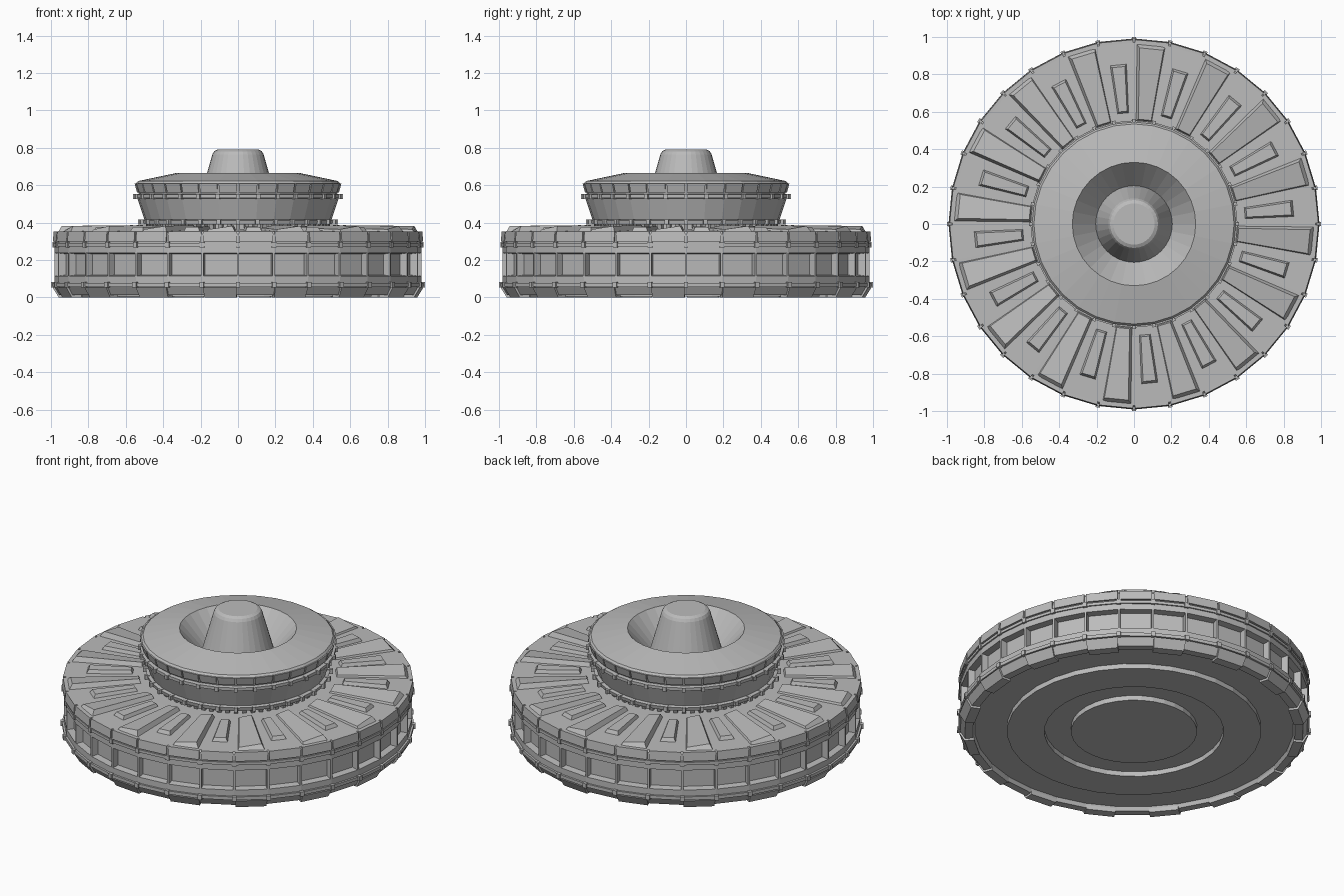
import bpy, bmesh, math

SIDES = 32
STEP = 2 * math.pi / SIDES

cube = bpy.data.objects.get("Cube")
if cube:
    bpy.data.objects.remove(cube, do_unlink=True)

grey = bpy.data.materials.new("hull_grey")
grey.use_nodes = True
colour = (0.5, 0.5, 0.5, 1)
grey.diffuse_color = colour
grey.node_tree.nodes["Principled BSDF"].inputs["Base Color"].default_value = colour


def finish(name, bm):
    bmesh.ops.recalc_face_normals(bm, faces=bm.faces)
    mesh = bpy.data.meshes.new(name)
    bm.to_mesh(mesh)
    bm.free()
    mesh.materials.append(grey)
    obj = bpy.data.objects.new(name, mesh)
    bpy.context.collection.objects.link(obj)
    return obj


def lathe(name, profile, closed=False, sides=SIDES):
    """Revolve (radius, height) points; closed joins the last point to the first."""
    bm = bmesh.new()
    rings = []
    for r, z in profile:
        if r == 0:
            rings.append([bm.verts.new((0, 0, z))] * sides)
        else:
            rings.append([bm.verts.new((r * math.cos(a), r * math.sin(a), z))
                          for a in (2 * math.pi * i / sides for i in range(sides))])
    pairs = list(zip(rings, rings[1:]))
    if closed:
        pairs.append((rings[-1], rings[0]))
    for low, high in pairs:
        for i in range(sides):
            j = (i + 1) % sides
            corners = list(dict.fromkeys((low[i], low[j], high[j], high[i])))
            bm.faces.new(corners)
    return finish(name, bm)


def blocks(name, angles, base, top):
    """Repeat an eight-cornered block; corners are (outward, sideways, height)."""
    bm = bmesh.new()
    for a in angles:
        c, s = math.cos(a), math.sin(a)
        v = [bm.verts.new((u * c - w * s, u * s + w * c, z)) for u, w, z in base + top]
        bm.faces.new(v[:4])
        bm.faces.new(v[4:])
        for i in range(4):
            j = (i + 1) % 4
            bm.faces.new((v[i], v[j], v[4 + j], v[4 + i]))
    return finish(name, bm)


def quad(u0, u1, w0, w1, z0, z1=None):
    """Tapered quad: half widths w0 at u0 and w1 at u1, heights z0 and z1."""
    z1 = z0 if z1 is None else z1
    return [(u0, -w0, z0), (u1, -w1, z1), (u1, w1, z1), (u0, w0, z0)]


edges = [i * STEP for i in range(SIDES)]
small_sectors = [(i + 0.5) * STEP for i in range(0, SIDES, 2)]
large_sectors = [(i + 0.5) * STEP for i in range(1, SIDES, 2)]

# Main hull with recessed window belt and stepped underside
lathe("hull", [
    (0, .005), (.355, .005), (.355, .035), (.505, .035), (.505, .005), (.715, .005),
    (.715, .035), (.9, .035), (.91, .012), (.955, .012), (.98, .055), (.98, .115),
    (.94, .12), (.94, .232), (.98, .237), (.98, .34), (.97, .352),
    (.56, .362), (.4, .362), (0, .362)])
lathe("lower_hull_ring", [(.97, .058), (.992, .058), (.992, .078), (.97, .078)], True)
lathe("upper_hull_ring", [(.97, .273), (.988, .273), (.988, .29), (.97, .29)], True)

# Window fins and ring clamps at every sector edge
blocks("window_fins", edges, quad(.93, .98, .006, .006, .112), quad(.93, .98, .006, .006, .24))
for name, z, reach in (("lower_ring_clamps", .068, 1.0), ("upper_ring_clamps", .282, .993)):
    blocks(name, edges, quad(.96, reach, .012, .012, z - .014),
           quad(.96, reach, .012, .012, z + .014))

# Rim plates above the upper ring and chamfered feet below the lower ring
flat = math.cos(STEP / 2)
blocks("upper_rim_plates", small_sectors + large_sectors,
       quad(.95, .991 * flat, .088, .091, .298), quad(.95, .986 * flat, .088, .091, .352))
blocks("rim_feet", large_sectors, quad(.9, .955, .084, .086, 0), quad(.9, .986, .084, .092, .052))

# Sloping deck panels: tilted large ones and plain small ones
blocks("large_deck_panels", large_sectors,
       [(.55, -.043, .355), (.962, -.077, .345), (.962, .082, .345), (.55, .046, .355)],
       [(.56, -.037, .372), (.94, -.066, .364), (.94, .062, .382), (.56, .032, .386)])
blocks("small_deck_panels", small_sectors,
       quad(.592, .857, .032, .046, .355, .35), quad(.604, .843, .022, .034, .38, .376))

# Gear-toothed neck between deck and tower
lathe("tower_neck", [(0, .35), (.45, .35), (.45, .4), (0, .4)])
blocks("neck_teeth", [i * STEP / 2 for i in range(SIDES * 2)],
       quad(.44, .485, .011, .011, .362), quad(.44, .495, .011, .011, .395))

# Flaring tower, shallow cap, crater and central cone
lathe("tower", [
    (0, .39), (.515, .39), (.52, .412), (.5, .416), (.538, .53), (.552, .532),
    (.552, .55), (.53, .553), (.545, .61), (.535, .622), (.33, .665), (.205, .525),
    (.137, .765), (.128, .781), (.11, .79), (0, .79)])

# Cap band plates and tower ring clamps
blocks("cap_band_plates", [a + STEP / 2 for a in edges],
       quad(.51, .538, .046, .048, .562), quad(.51, .551, .046, .05, .61))
for name, z, reach in (("foot_ring_clamps", .404, .534), ("head_ring_clamps", .54, .562)):
    blocks(name, edges, quad(.48, reach, .01, .01, z - .013), quad(.48, reach, .01, .01, z + .013))
